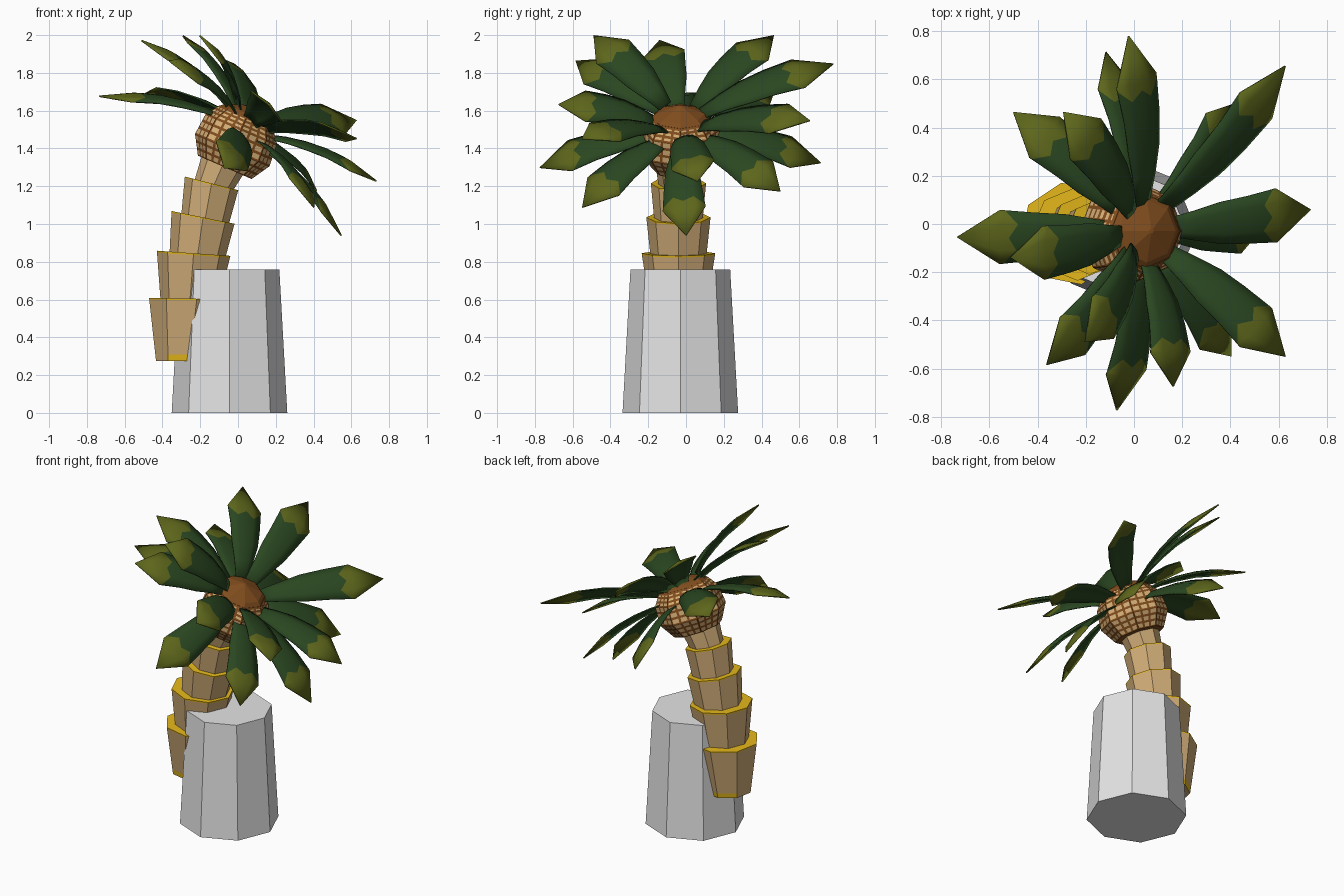
import bpy, bmesh, math
from mathutils import Vector

cube = bpy.data.objects.get("Cube")
if cube:
    bpy.data.objects.remove(cube)


def material(name, r, g, b):
    m = bpy.data.materials.new(name)
    m.use_nodes = True
    m.diffuse_color = (r, g, b, 1)
    bsdf = m.node_tree.nodes["Principled BSDF"]
    bsdf.inputs["Base Color"].default_value = (r, g, b, 1)
    bsdf.inputs["Roughness"].default_value = 0.9
    return m


GREY = material("stone grey", 0.78, 0.78, 0.78)
TAN = material("trunk tan", 0.64, 0.42, 0.19)
YELLOW = material("ledge yellow", 0.87, 0.53, 0.012)
BROWN = material("crown brown", 0.22, 0.075, 0.013)
SPOT = material("crown spot tan", 0.68, 0.44, 0.19)
GREEN = material("leaf green", 0.023, 0.063, 0.015)
OLIVE = material("leaf tip olive", 0.11, 0.132, 0.011)


def finish(name, bm, mats):
    mesh = bpy.data.meshes.new(name)
    bm.to_mesh(mesh)
    bm.free()
    for m in mats:
        mesh.materials.append(m)
    ob = bpy.data.objects.new(name, mesh)
    bpy.context.collection.objects.link(ob)
    return ob


def loft(rings, n=8, spin=0.0):
    """Skin octagonal rings, each (x, y, z, radius, tilt towards +x)."""
    bm = bmesh.new()
    loops = []
    for x, y, z, r, tilt in rings:
        u = Vector((math.cos(tilt), 0, -math.sin(tilt)))
        v = Vector((0, 1, 0))
        angles = [(k + spin) * math.tau / n for k in range(n)]
        loops.append([bm.verts.new(Vector((x, y, z)) + r * (u * math.cos(a) + v * math.sin(a)))
                      for a in angles])
    sides = []
    for a, b in zip(loops, loops[1:]):
        sides.append([bm.faces.new((a[k], a[(k + 1) % n], b[(k + 1) % n], b[k]))
                      for k in range(n)])
    bottom = bm.faces.new(loops[0][::-1])
    top = bm.faces.new(loops[-1])
    bm.normal_update()
    return bm, sides, bottom, top


# Stone pedestal
bm, *_ = loft([(-0.045, -0.03, 0, 0.306, 0), (-0.045, -0.03, 0.76, 0.264, 0)])
finish("pedestal", bm, [GREY])

# Trunk of flared segments: bottom and top as (x, z, radius, tilt)
segments = [
    ((-0.285, 0.275, 0.152, 0), (-0.26, 0.605, 0.215, 0.02)),
    ((-0.255, 0.59, 0.155, 0.02), (-0.235, 0.845, 0.195, 0.07)),
    ((-0.215, 0.83, 0.148, 0.07), (-0.185, 1.035, 0.17, 0.2)),
    ((-0.175, 1.02, 0.128, 0.2), (-0.14, 1.215, 0.146, 0.25)),
    ((-0.13, 1.2, 0.105, 0.25), (-0.06, 1.36, 0.128, 0.42)),
]
Y = -0.04


def between(lo, hi, t):
    x, z, r, tilt = (a + (b - a) * t for a, b in zip(lo, hi))
    return (x, Y, z, r, tilt)


for i, (lo, hi) in enumerate(segments):
    first = i == 0
    # A thin yellow rim under each ledge, and a strip at the foot
    cuts = [0, 0.1, 0.975, 1] if first else [0, 0.96, 1]
    bm, sides, bottom, top = loft([between(lo, hi, t) for t in cuts],
                                  spin=0.25 if first else 0.0)
    for f in sides[-1] + [top]:
        f.material_index = 1
    if first:
        for f in sides[0]:
            f.material_index = int(f.normal.x > -0.6)
    finish(f"trunk_segment_{i + 1}", bm, [TAN, YELLOW])

# Crown bulb, tilted like the trunk top
TILT = 0.41
AXIS = Vector((math.sin(TILT), 0, math.cos(TILT)))
ROOT = Vector((-0.07, -0.03, 1.30))


def crown_ring(s, r):
    return (*(ROOT + AXIS * s), r, TILT)


bm, sides, *_ = loft([crown_ring(0, 0.155), crown_ring(0.1, 0.215),
                      crown_ring(0.22, 0.205), crown_ring(0.29, 0.155)])
quads = [f for row in sides for f in row]
bmesh.ops.subdivide_edges(bm, edges=list({e for f in quads for e in f.edges}),
                          cuts=2, use_grid_fill=True)
cells = [f for f in bm.faces if len(f.verts) == 4]
bmesh.ops.inset_individual(bm, faces=cells, thickness=0.01)
for f in cells:
    f.material_index = 1
finish("crown_bulb", bm, [BROWN, SPOT])

# Brown dome on the bulb
bm, *_ = loft([crown_ring(0.28, 0.165), crown_ring(0.31, 0.13), crown_ring(0.355, 0.01)])
finish("crown_dome", bm, [BROWN])

# Leaves, fanned around an axis that leans further than the bulb
HEART = Vector((0.04, -0.03, 1.52))
FAN_AXIS = Vector((0.7, -0.15, 0.7)).normalized()
ACROSS = (-1, -0.5, 0, 0.5, 1)
ROWS = [(0,) * 5, (0.16,) * 5, (0.32,) * 5, (0.5,) * 5,
        (0.69, 0.61, 0.67, 0.62, 0.7), (0.72,) * 5, (1,) * 5]


def half_width(t):
    points = [(0, 0.04), (0.32, 0.09), (0.72, 0.115), (1, 0)]
    for (a, wa), (b, wb) in zip(points, points[1:]):
        if t <= b:
            return wa + (wb - wa) * (t - a) / (b - a)


def leaf(name, tip):
    tip = Vector(tip)
    out = (tip - HEART).normalized()
    # Upper leaves sprout a little higher on the dome
    base = HEART + out * 0.12 + AXIS * (0.03 if tip.z > 1.66 else 0)
    side = FAN_AXIS.cross(out).normalized()
    up = out.cross(side)
    bend = base.lerp(tip, 0.55) + up * 0.11
    bm = bmesh.new()
    grid = []
    for row in ROWS:
        line = []
        for t, v in zip(row, ACROSS):
            w = half_width(t)
            p = base * (1 - t) ** 2 + bend * (2 * t * (1 - t)) + tip * t * t
            line.append(bm.verts.new(p + side * (v * w) - up * (abs(v) * w * 0.2)))
        grid.append(line)
    for j, (a, b) in enumerate(zip(grid, grid[1:])):
        for k in range(4):
            f = bm.faces.new((a[k], b[k], b[k + 1], a[k + 1]))
            f.material_index = int(j >= 4)
            f.smooth = True
    bmesh.ops.remove_doubles(bm, verts=bm.verts, dist=0.0005)
    bmesh.ops.recalc_face_normals(bm, faces=bm.faces)
    if sum(f.normal.dot(up) for f in bm.faces) < 0:
        bmesh.ops.reverse_faces(bm, faces=bm.faces)
    ob = finish(name, bm, [GREEN, OLIVE])
    solid = ob.modifiers.new("thickness", "SOLIDIFY")
    solid.thickness = 0.008


tips = [
    (-0.02, 0.78, 1.85), (-0.115, 0.715, 1.325), (0.63, 0.655, 1.55),
    (0.735, 0.06, 1.23), (0.63, -0.55, 1.455), (0.405, -0.55, 1.09),
    (0.165, -0.675, 1.635), (-0.07, -0.775, 1.30), (-0.36, -0.585, 1.865),
    (-0.2, -0.49, 2.0), (-0.51, -0.14, 1.975), (-0.735, -0.055, 1.68),
    (-0.5, 0.465, 1.69), (-0.29, 0.465, 2.0), (0.42, 0.5, 1.175),
    (0.55, 0.0, 0.94),
]
for i, tip in enumerate(tips):
    leaf(f"leaf_{i + 1}", tip)
